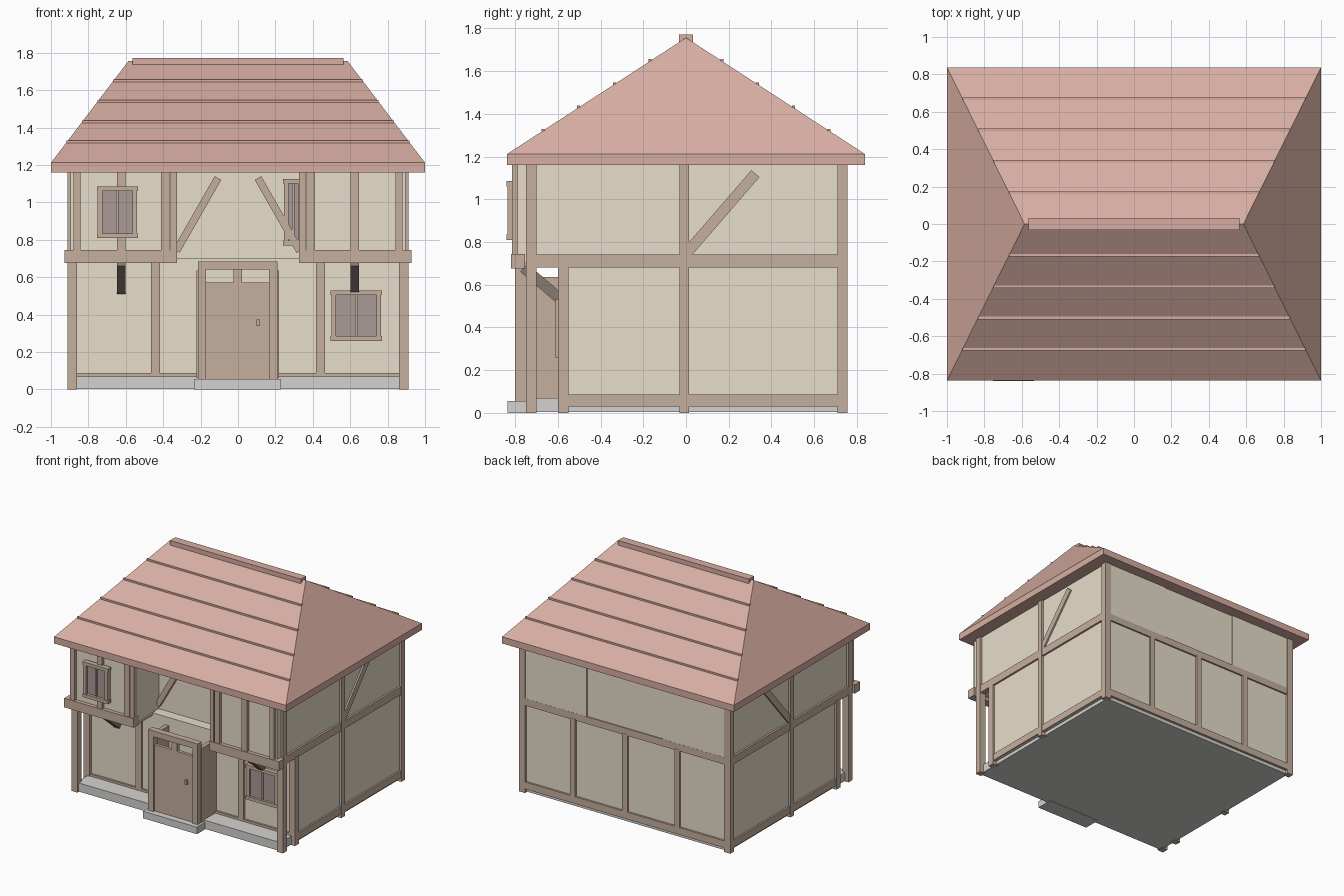
import bpy, math
from mathutils import Vector

if "Cube" in bpy.data.objects:
    bpy.data.objects.remove(bpy.data.objects["Cube"])


def mat(name, r, g, b):
    m = bpy.data.materials.new(name)
    m.diffuse_color = (r, g, b, 1)
    m.use_nodes = True
    m.node_tree.nodes["Principled BSDF"].inputs["Base Color"].default_value = m.diffuse_color
    return m


PLASTER = mat("plaster", .80, .73, .60)
TIMBER = mat("timber", .56, .43, .34)
ROOF = mat("roof_tile", .68, .42, .36)
STONE = mat("stone", .66, .65, .63)
GLASS = mat("glass", .40, .33, .31)
DARK = mat("dark_timber", .24, .20, .17)


def mesh(name, verts, faces, m):
    me = bpy.data.meshes.new(name)
    me.from_pydata(verts, [], faces)
    me.materials.append(m)
    ob = bpy.data.objects.new(name, me)
    bpy.context.collection.objects.link(ob)
    return ob


BOX_FACES = [(0, 1, 3, 2), (4, 6, 7, 5), (0, 4, 5, 1), (2, 3, 7, 6), (0, 2, 6, 4), (1, 5, 7, 3)]


def box(name, x0, x1, y0, y1, z0, z1, m=TIMBER):
    v = [(x, y, z) for x in (x0, x1) for y in (y0, y1) for z in (z0, z1)]
    return mesh(name, v, BOX_FACES, m)


def pair(name, x0, x1, *rest):
    """The same box on the right and mirrored to the left."""
    box(name + "_right", x0, x1, *rest)
    box(name + "_left", -x1, -x0, *rest)


def beam(name, a, b, side, w, d, m=TIMBER):
    """Sloping timber from a to b; d is its size along the side axis."""
    a, b, s = Vector(a), Vector(b), Vector(side)
    u = (b - a).normalized().cross(s) * w / 2
    v = [p + i * u + j * s * d / 2 for p in (a, b) for i in (-1, 1) for j in (-1, 1)]
    return mesh(name, v, BOX_FACES, m)


def window(name, x0, x1, y, z0, z1, t=.025, depth=.03):
    """Framed window facing the front, with one mullion and a sill and head."""
    box(name + "_glass", x0 + t, x1 - t, y - depth * .5, y, z0 + t, z1 - t, GLASS)
    for n, a, b in (("l", x0, x0 + t), ("r", x1 - t, x1)):
        box(name + "_jamb_" + n, a, b, y - depth, y, z0, z1)
    for n, a, b in (("sill", z0, z0 + t), ("head", z1 - t, z1)):
        box(name + "_" + n, x0 - .005, x1 + .005, y - depth - .004, y, a, b)
    c = (x0 + x1) / 2
    box(name + "_mullion", c - .006, c + .006, y - depth * .8, y, z0, z1)


# stone base and door step
box("plinth", -.88, .88, -.735, .735, .003, .07, STONE)
box("door_step", -.235, .23, -.835, -.70, 0, .055, STONE)

# plastered storeys: ground floor, two jettied bays, recessed middle
box("ground_floor_wall", -.895, .895, -.58, .74, .03, .70, PLASTER)
pair("upper_bay_wall", .33, .895, -.79, .752, .705, 1.18, PLASTER)
box("upper_hall_wall", -.34, .34, -.50, .745, .69, 1.18, PLASTER)

# side timbers, both ends
for n, y0, y1, z0, z1 in (("jetty_post", -.75, -.70, 0, 1.17), ("front_post", -.60, -.55, 0, .69),
                          ("middle_post", -.03, .015, 0, 1.17), ("back_post", .71, .757, 0, 1.17)):
    pair("side_" + n, .86, .912, y0, y1, z0, z1)
pair("side_rail", .87, .91, -.72, .72, .68, .742)
pair("side_sill", .87, .908, -.57, .72, .03, .085)
for s in (-1, 1):
    beam("side_brace", (s * .89, .0, .745), (s * .89, .325, 1.12), (1, 0, 0), .05, .035)

# back timbers
for i, x in enumerate((-.45, 0, .45)):
    box(f"back_stud_{i}", x - .022, x + .022, .72, .755, .03, .69)
box("back_rail", -.88, .88, .72, .753, .68, .735)
box("back_sill", -.88, .88, .72, .755, .03, .085)

# front ground floor timbers
box("front_sill", -.88, .88, -.595, -.55, .07, .087)
pair("front_stud", .417, .466, -.595, -.55, .07, .69)
pair("bay_inner_joist", .33, .37, -.78, -.56, .68, .72)

# jettied bays: main beam, studs, brackets underneath
pair("jetty_beam", .327, .927, -.82, -.755, .675, .745)
for i, (a, b) in enumerate(((.327, .36), (.367, .412), (.602, .647), (.842, .88))):
    pair(f"upper_stud_{i}", a, b, -.815, -.78, .74, 1.17)
for s in (-1, 1):
    beam("jetty_bracket", (s * .625, -.585, .53), (s * .625, -.76, .68), (1, 0, 0), .05, .045, DARK)

# recessed hall braces
for s in (-1, 1):
    beam("hall_brace", (s * .33, -.51, .74), (s * .107, -.51, 1.13), (0, 1, 0), .04, .035)

# windows
window("upper_window", -.75, -.54, -.80, .81, 1.085, depth=.036)
window("lower_window", .50, .765, -.58, .26, .53)
window("hall_window", .245, .345, -.50, .77, 1.125)

# porch
for n, x0, x1 in (("left", -.215, -.17), ("right", .167, .212)):
    box("porch_jamb_" + n, x0, x1, -.80, -.75, .05, .685)
for n, x0, x1 in (("left", -.222, -.19), ("right", .187, .219)):
    box("porch_side_" + n, x0, x1, -.76, -.57, .06, .637)
box("porch_lintel", -.215, .212, -.80, -.75, .64, .685)
box("porch_mullion", -.025, .022, -.785, -.755, .57, .645)
box("door", -.172, .169, -.785, -.76, .05, .572)
box("door_handle", .10, .117, -.80, -.78, .34, .375)

# hipped roof with eaves board
X, Y, R = 1.0, .838, .585
v = [(sx * X, sy * Y, z) for z in (1.16, 1.212) for sx, sy in ((-1, -1), (1, -1), (1, 1), (-1, 1))]
v += [(-R, 0, 1.757), (R, 0, 1.757)]
f = [(3, 2, 1, 0), (0, 1, 5, 4), (1, 2, 6, 5), (2, 3, 7, 6), (3, 0, 4, 7),
     (4, 5, 9, 8), (6, 7, 8, 9), (5, 6, 9), (7, 4, 8)]
mesh("roof", v, f, ROOF)
box("ridge_cap", -.565, .565, -.032, .032, 1.735, 1.772, ROOF)

# tile course strips on both slopes
for i in range(1, 5):
    t = i / 5
    y, z, x = Y * (1 - t), 1.212 + .545 * t, X - (X - R) * t
    for s in (-1, 1):
        box(f"tile_course_{i}", -x, x, s * y - .007, s * y + .007, z - .008, z + .009, ROOF)
